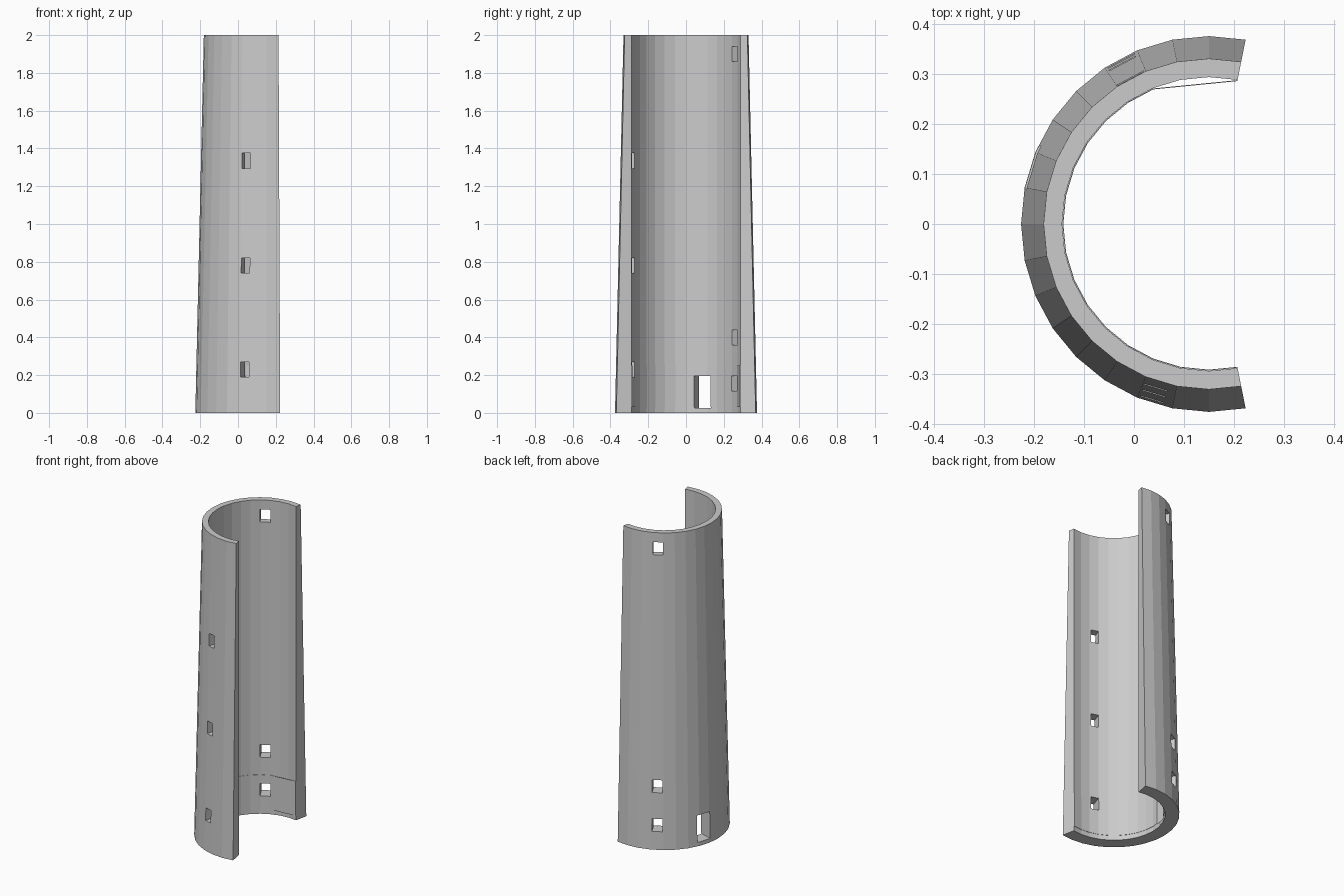
import bpy, bmesh
from math import cos, sin, radians
from mathutils import Matrix, Vector

if "Cube" in bpy.data.objects:
    bpy.data.objects.remove(bpy.data.objects["Cube"])

CX = 0.15                                          # tower axis
STEP = 11.25                                       # 32-sided circle
ANGLES = [78.75 + STEP * i for i in range(19)]     # open C-shaped arc


def polar(r, deg, z):
    a = radians(deg)
    return (CX + r * cos(a), r * sin(a), z)


def arc_shell(name, angles, z0, z1, out0, out1, inner):
    """Closed C-shaped wall: a four-point section swept along the angles."""
    bm = bmesh.new()
    rings = [[bm.verts.new(polar(r, a, z)) for r, z in
              ((out0, z0), (out1, z1), (inner, z1), (inner, z0))] for a in angles]
    for p, q in zip(rings, rings[1:]):
        for i in range(4):
            j = (i + 1) % 4
            bm.faces.new((p[i], p[j], q[j], q[i]))
    bm.faces.new(rings[0])
    bm.faces.new(rings[-1])
    bmesh.ops.recalc_face_normals(bm, faces=bm.faces)
    return finish(name, bm)


def finish(name, bm):
    mesh = bpy.data.meshes.new(name)
    bm.to_mesh(mesh)
    bm.free()
    ob = bpy.data.objects.new(name, mesh)
    bpy.context.collection.objects.link(ob)
    return ob


def opening(bm, deg, z0, z1, width):
    """Radial box that cuts one opening through the wall."""
    m = (Matrix.Translation(Vector(polar(0.34, deg, (z0 + z1) / 2)))
         @ Matrix.Rotation(radians(deg), 4, 'Z')
         @ Matrix.Diagonal((0.22, width, z1 - z0, 1)))
    bmesh.ops.create_cube(bm, size=1, matrix=m)


# Tapered outer wall with a vertical inside face
wall = arc_shell("tower_wall", ANGLES, 0, 2, 0.376, 0.331, 0.294)

# Thin inner liner near the base, with one flat panel at the back end
liner_angles = [a for a in ANGLES if a not in (90.0, 101.25)]
liner = arc_shell("base_liner", liner_angles, 0.03, 0.25, 0.2935, 0.2935, 0.2915)

# Openings: back windows, front windows, doorway
bm = bmesh.new()
for z in (0.155, 0.40, 1.90):
    opening(bm, 118.3, z - 0.04, z + 0.04, 0.06)
for z in (0.23, 0.78, 1.335):
    opening(bm, 252, z - 0.04, z + 0.04, 0.047)
opening(bm, 162.3, 0.025, 0.195, 0.092)
cutter = finish("opening_cutter", bm)
cutter.hide_render = True

for ob in (wall, liner):
    mod = ob.modifiers.new("openings", 'BOOLEAN')
    mod.operation = 'DIFFERENCE'
    mod.solver = 'EXACT'
    mod.object = cutter
    bpy.context.view_layer.objects.active = ob
    bpy.ops.object.modifier_apply(modifier=mod.name)
bpy.data.objects.remove(cutter)
